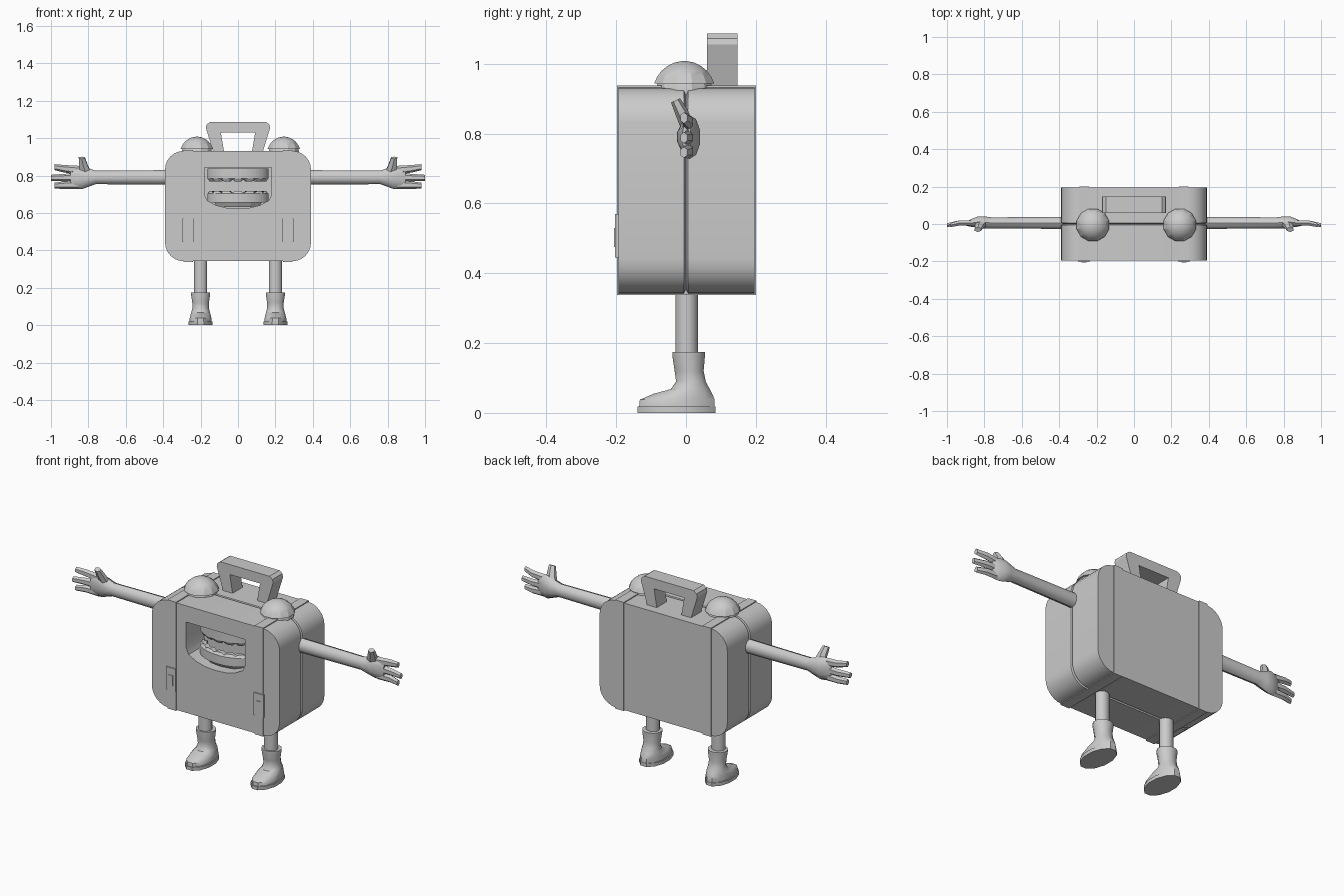
import bpy, bmesh, math
from mathutils import Vector as V

if "Cube" in bpy.data.objects:
    bpy.data.objects.remove(bpy.data.objects["Cube"])


def loft(name, rings, angle=35, mirror=False):
    """Skin a list of equal-length point rings, capped at both ends."""
    bm = bmesh.new()
    vr = [[bm.verts.new(p) for p in r] for r in rings]
    n = len(vr[0])
    for a, b in zip(vr, vr[1:]):
        for i in range(n):
            j = (i + 1) % n
            bm.faces.new((a[i], a[j], b[j], b[i]))
    bm.faces.new(vr[0][::-1])
    bm.faces.new(vr[-1])
    bmesh.ops.recalc_face_normals(bm, faces=bm.faces)
    me = bpy.data.meshes.new(name)
    bm.to_mesh(me)
    bm.free()
    ob = bpy.data.objects.new(name, me)
    bpy.context.collection.objects.link(ob)
    if mirror:
        m = ob.modifiers.new("Mirror", "MIRROR")
        m.use_mirror_merge = False
    smooth(ob, angle)
    return ob


def smooth(ob, angle):
    bpy.ops.object.select_all(action='DESELECT')
    ob.select_set(True)
    bpy.context.view_layer.objects.active = ob
    if angle:
        bpy.ops.object.shade_smooth_by_angle(angle=math.radians(angle))


def ring(c, u, v, n=12):
    c, u, v = V(c), V(u), V(v)
    return [c + u * math.cos(t) + v * math.sin(t)
            for t in (2 * math.pi * (i + .5) / n for i in range(n))]


def prism(name, pts, y0, y1, angle=0):
    return loft(name, [[(x, y, z) for x, z in pts] for y in (y0, y1)], angle)


def box(name, x0, x1, y0, y1, z0, z1, mirror=False):
    return loft(name, [[(x0, y0, z), (x1, y0, z), (x1, y1, z), (x0, y1, z)]
                       for z in (z0, z1)], 0, mirror)


# Suitcase shell: rounded rectangle swept in depth, with a seam groove
def shell_ring(y, d):
    r, pts = .10, []
    hx, z0, z1 = .39 - d, .342 + d, .932 - d
    for k, (sx, zc) in enumerate(((1, z1 - r), (-1, z1 - r), (-1, z0 + r), (1, z0 + r))):
        for i in range(7):
            t = math.pi / 2 * (k + i / 6)
            pts.append((sx * (hx - r) + r * math.cos(t), y, zc + r * math.sin(t)))
    return pts


body = loft("case_body", [shell_ring(y, d) for y, d in
            ((-.194, 0), (-.006, 0), (0, .012), (.006, 0), (.196, 0))], 0)

# Mouth opening cut into the front
half = [(.18, .842), (.18, .70), (.165, .667), (.12, .642), (.06, .627)]
mouth = half + [(0, .623)] + [(-x, z) for x, z in half[::-1]]
cutter = prism("mouth_cutter", mouth, -.3, -.04)
cutter.hide_render = True
bpy.context.view_layer.objects.active = body
mod = body.modifiers.new("Mouth", "BOOLEAN")
mod.operation, mod.object, mod.solver = 'DIFFERENCE', cutter, 'EXACT'
bpy.ops.object.modifier_apply(modifier=mod.name)
bpy.data.objects.remove(cutter)
smooth(body, 30)


# Teeth and gums following a curved arch
def arch(t, inset=0):
    return ((.165 - inset) * math.sin(t), -.07 - (.11 - inset) * math.cos(t))


def arch_block(name, t0, t1, zs, thick):
    rings = []
    for z, d in zs:
        ts = [t0 + (t1 - t0) * i / 4 for i in range(5)]
        rings.append([(*arch(t, d), z) for t in ts]
                     + [(*arch(t, thick), z) for t in ts[::-1]])
    return loft(name, rings, 0)


span = 1.45
count = 7
for label, root, mid, tip in (("upper", .838, .785, .768), ("lower", .655, .703, .717)):
    for i in range(count):
        a = -span + 2 * span * i / count
        b = a + 2 * span / count
        g = .05
        ob = arch_block(f"{label}_tooth_{i}", a, b, ((root, 0), (mid, 0), (tip, .01)), .035)
        # Round the biting corners by raising the tip's outer ends
        for v in ob.data.vertices:
            if abs(v.co.z - tip) < 1e-4 and v.index % 5 in (0, 4):
                v.co.z += (mid - tip) * .7
arch_block("lower_gum", -.95, .95, ((.632, .025), (.66, .008)), .05)

# Straps wrapped round the case, and front latches
box("strap", .24, .292, -.198, .2, .338, .937, True)
box("latch_plate", .238, .297, -.203, -.19, .445, .57, True)
box("latch_tab", .255, .28, -.206, -.2, .475, .53, True)

# Carrying handle
outer = [(.132, .925), (.172, 1.055), (.168, 1.073), (.15, 1.086)]
inner = [(-.074, .925), (-.092, 1.031), (.092, 1.031), (.074, .925)]
prism("handle", outer + [(-x, z) for x, z in outer[::-1]] + inner, .06, .147)

# Bulging eyes with lids
for side, cx in (("left", -.22), ("right", .245)):
    for part, r, low in (("eyeball", .086, -10), ("eyelid", .094, 18)):
        rings = []
        for i in range(6):
            t = math.radians(low + (86 - low) * i / 5)
            h = r * math.cos(t)
            rings.append(ring((cx, -.005, .914 + r * math.sin(t)), (h, 0, 0), (0, h, 0)))
        loft(f"{side}_{part}", rings, 20)

# Arms and palms: (x, y, half depth, half height)
loft("arm", [ring((x, y, .79), (0, a, 0), (0, 0, b), 10) for x, y, a, b in (
    (.37, .006, .034, .039), (.76, .006, .031, .036), (.80, .008, .034, .05),
    (.835, .01, .032, .063), (.875, .005, .02, .06), (.895, .002, .012, .05))], 40, True)

# Fingers and thumb
for i, (z0, x1, z1) in enumerate(((.828, .982, .845), (.79, 1.0, .788), (.752, .982, .746))):
    loft(f"finger_{i}", [
        ring((.85, .004, z0), (0, .016, 0), (0, 0, .024), 6),
        ring((.93, .006, (z0 + z1) / 2), (0, .016, 0), (0, 0, .02), 6),
        ring((x1, -.006, z1), (0, .012, 0), (0, 0, .016), 6)], 40, True)
loft("thumb", [
    ring((.815, .005, .815), (.034, 0, 0), (0, .02, 0), 6),
    ring((.828, -.012, .86), (.026, 0, 0), (0, .018, .006), 6),
    ring((.835, -.03, .895), (.019, 0, 0), (0, .013, .006), 6)], 40, True)

# Legs
loft("leg", [ring((.2, .002, z), (.036, 0, 0), (0, .033, 0)) for z in (.15, .36)], 40, True)

# Boots: (z, front y, back y, half width)
boot = ((.018, -.138, .086, .061), (.038, -.136, .086, .06), (.055, -.095, .078, .056),
        (.068, -.045, .07, .052), (.09, -.03, .058, .046), (.12, -.034, .052, .046),
        (.165, -.041, .056, .053), (.175, -.041, .056, .053))


def boot_ring(z, f, b, w):
    return ring((.2, (f + b) / 2, z), (w, 0, 0), (0, (b - f) / 2, 0))


loft("boot", [boot_ring(*r) for r in boot], 40, True)
loft("boot_sole", [boot_ring(z, -.143, .088, .067) for z in (0, .019)], 40, True)
